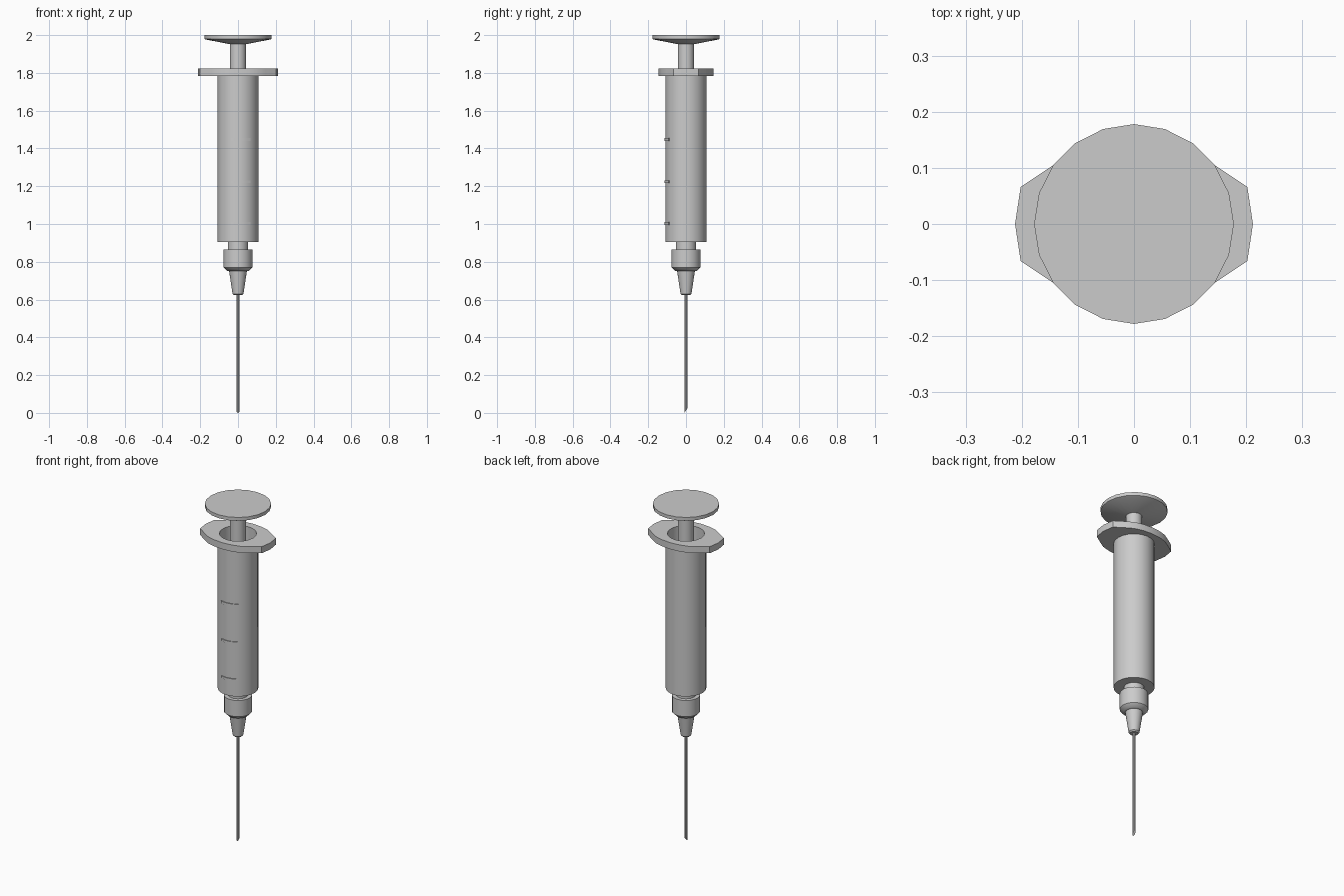
import bpy, bmesh, math

if "Cube" in bpy.data.objects:
    bpy.data.objects.remove(bpy.data.objects["Cube"])


def circle(r, z, n=20):
    return [(r * math.cos(math.tau * i / n), r * math.sin(math.tau * i / n), z) for i in range(n)]


def loft(name, loops, angle=35):
    """Skin a stack of equal-count loops and cap both ends."""
    bm = bmesh.new()
    rings = [[bm.verts.new(p) for p in loop] for loop in loops]
    for a, b in zip(rings, rings[1:]):
        for i in range(len(a)):
            j = (i + 1) % len(a)
            bm.faces.new((a[i], a[j], b[j], b[i]))
    bm.faces.new(rings[0][::-1])
    bm.faces.new(rings[-1])
    bmesh.ops.recalc_face_normals(bm, faces=bm.faces)
    mesh = bpy.data.meshes.new(name)
    bm.to_mesh(mesh)
    bm.free()
    ob = bpy.data.objects.new(name, mesh)
    bpy.context.collection.objects.link(ob)
    bpy.ops.object.select_all(action='DESELECT')
    ob.select_set(True)
    bpy.context.view_layer.objects.active = ob
    bpy.ops.object.shade_smooth_by_angle(angle=math.radians(angle))
    return ob


def lathe(name, profile, n=20):
    return loft(name, [circle(r, z, n) for r, z in profile])


# Finger flange outline: one quadrant mirrored to a full loop
QUAD = [(.212, 0), (.202, .066), (.145, .104), (.105, .128), (.055, .141), (0, .146)]
half = QUAD + [(-x, y) for x, y in QUAD[-2::-1]]
outline = half + [(x, -y) for x, y in half[-2:0:-1]]


def flange(z):
    return [(x, y, z) for x, y in outline]


# Hollow barrel with nozzle and finger flange
loft("barrel", [circle(.054, .84), circle(.054, .905), circle(.109, .905), circle(.109, 1.784),
                flange(1.784), flange(1.823), circle(.1, 1.823), circle(.1, .93)])

# Plunger: stopper, rod and thumb disc
lathe("plunger", [(.07, .95), (.098, .98), (.098, 1.06), (.043, 1.06), (.043, 1.952),
                  (.172, 1.977), (.178, 1.98), (.178, 2.0)])

# Needle hub
lathe("needle_hub", [(.022, .623), (.029, .63), (.047, .75), (.058, .752), (.076, .77), (.076, .866)])

# Needle with slanted tip
tip = [(x, y, (y + .008) * 1.6) for x, y, z in circle(.008, 0, 10)]
loft("needle", [tip, circle(.008, .64, 10)])

# Graduation marks: thin curved bars around the front of the barrel
for k, z in enumerate((1.003, 1.223, 1.447)):
    loops = []
    for s in range(6):
        a = math.radians(-90 - 19 + 55 * s / 5)
        c, d = math.cos(a), math.sin(a)
        loops.append([(r * c, r * d, z + h) for r, h in
                      ((.104, -.007), (.113, -.007), (.113, .007), (.104, .007))])
    loft(f"graduation_mark_{k + 1}", loops)
